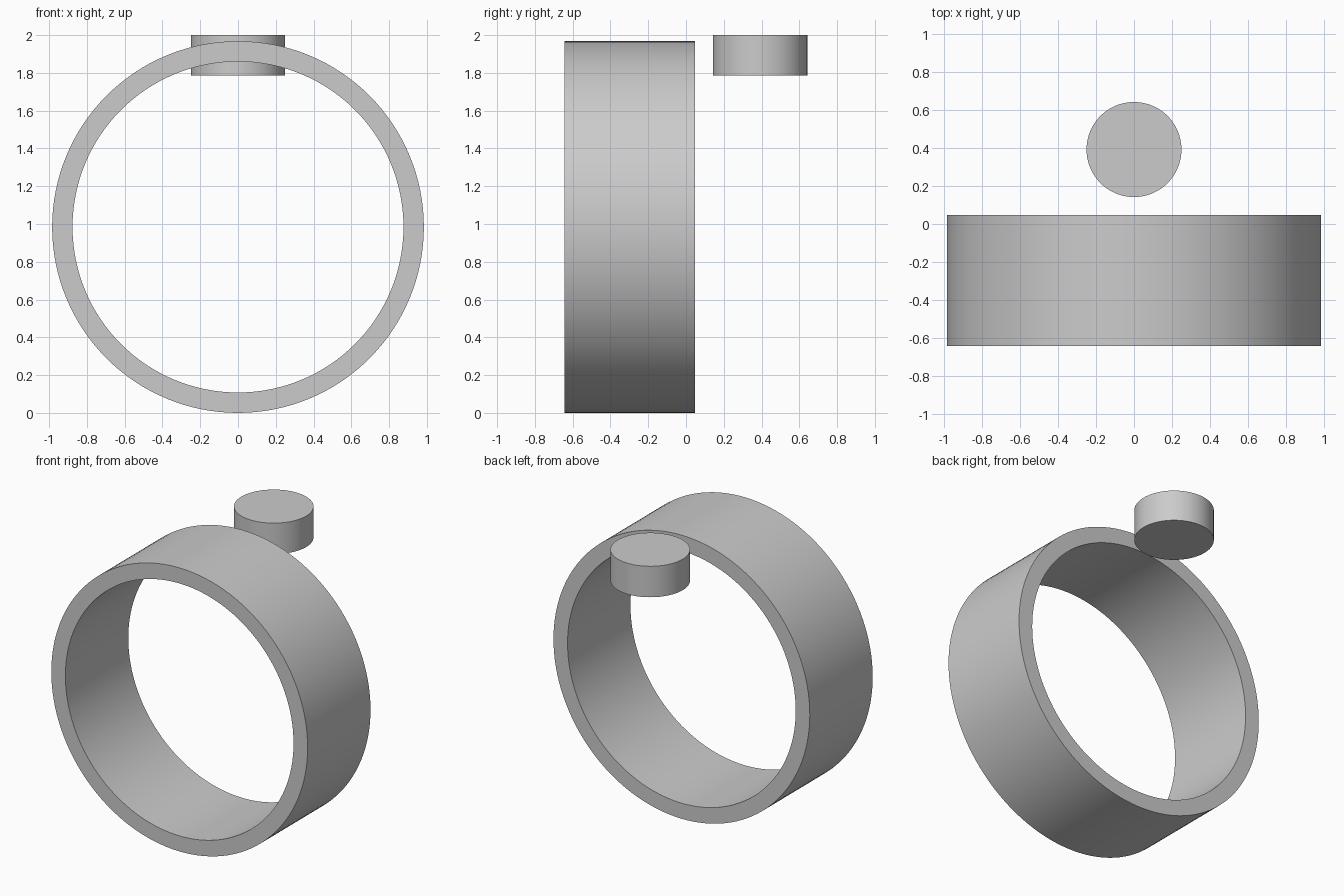
import bpy
import bmesh
from math import cos, sin, tau, radians
from mathutils import Matrix

cube = bpy.data.objects.get("Cube")
if cube:
    bpy.data.objects.remove(cube, do_unlink=True)

# Single plain grey
grey = bpy.data.materials.new("plain_grey")
grey.use_nodes = True
colour = (0.6, 0.6, 0.6, 1)
grey.diffuse_color = colour
grey.node_tree.nodes["Principled BSDF"].inputs["Base Color"].default_value = colour


def add_part(name, bm):
    bmesh.ops.recalc_face_normals(bm, faces=bm.faces)
    mesh = bpy.data.meshes.new(name)
    bm.to_mesh(mesh)
    bm.free()
    mesh.materials.append(grey)
    obj = bpy.data.objects.new(name, mesh)
    bpy.context.collection.objects.link(obj)
    bpy.ops.object.select_all(action="DESELECT")
    obj.select_set(True)
    bpy.context.view_layer.objects.active = obj
    bpy.ops.object.shade_smooth_by_angle(angle=radians(30))


# Wide ring band: a rectangular section swept around the y axis
OUTER, INNER, FRONT, BACK, SIDES = 0.984, 0.876, -0.642, 0.048, 128
bm = bmesh.new()
section = [(OUTER, FRONT), (OUTER, BACK), (INNER, BACK), (INNER, FRONT)]
loops = [[bm.verts.new((r * cos(tau * i / SIDES), y, OUTER + r * sin(tau * i / SIDES)))
          for r, y in section] for i in range(SIDES)]
for i, loop in enumerate(loops):
    following = loops[(i + 1) % SIDES]
    for j in range(4):
        k = (j + 1) % 4
        bm.faces.new((loop[j], loop[k], following[k], following[j]))
add_part("ring_band", bm)

# Separate flat disc behind the top of the ring
RADIUS, BOTTOM, TOP = 0.25, 1.785, 2.0
bm = bmesh.new()
bmesh.ops.create_cone(bm, cap_ends=True, segments=96, radius1=RADIUS, radius2=RADIUS,
                      depth=TOP - BOTTOM,
                      matrix=Matrix.Translation((0, 0.392, (TOP + BOTTOM) / 2)))
add_part("round_disc", bm)
